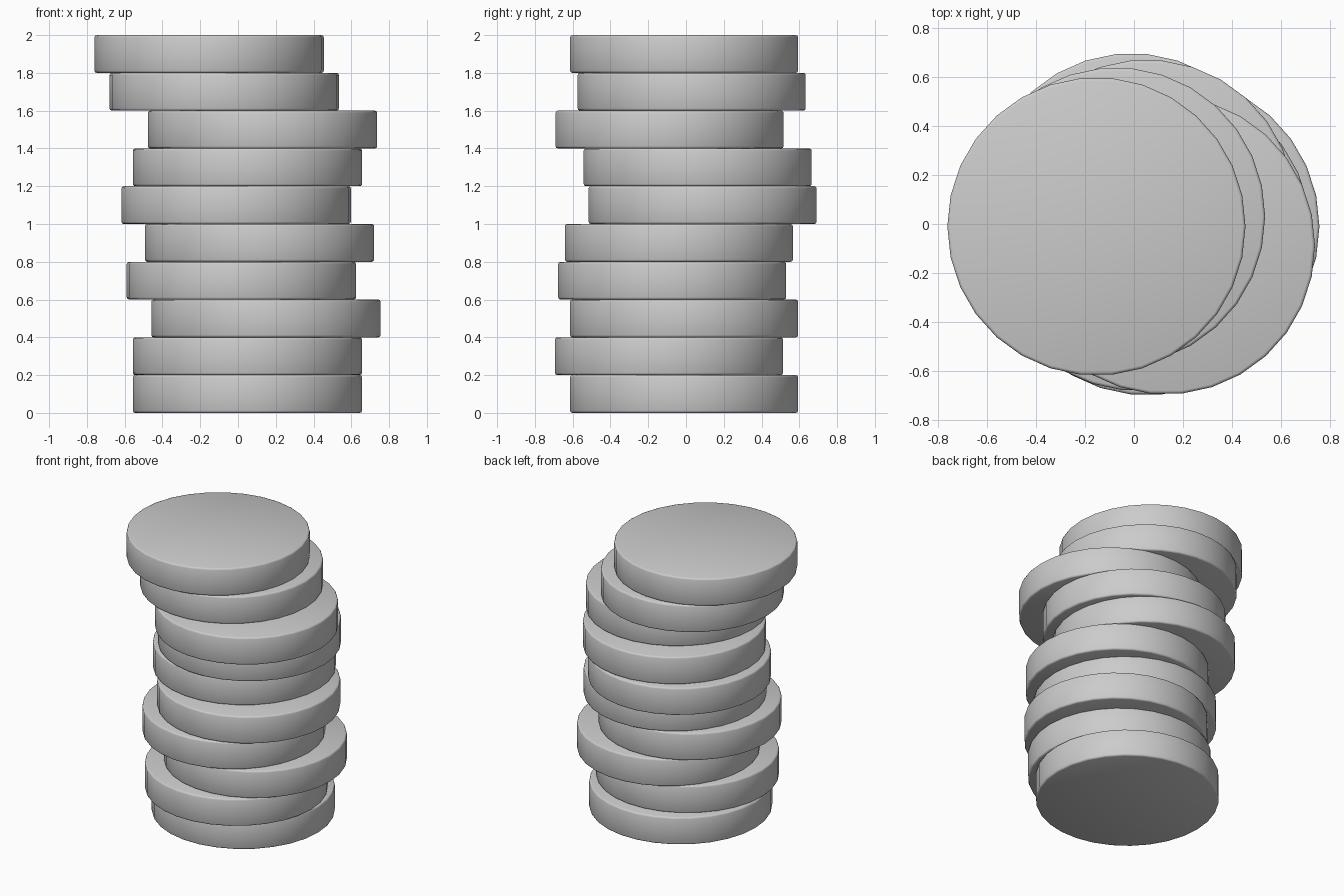
import bpy, bmesh
from math import cos, sin, radians, tau

if "Cube" in bpy.data.objects:
    bpy.data.objects.remove(bpy.data.objects["Cube"])

SIDES, RADIUS, HEIGHT = 30, 0.607, 0.2

# centre of each disc, bottom to top
CENTRES = [(0.05, -0.01), (0.05, -0.09), (0.148, -0.01), (0.018, -0.073),
           (0.114, -0.038), (-0.01, 0.088), (0.05, 0.062), (0.13, -0.087),
           (-0.073, 0.03), (-0.153, -0.01)]


def disc(name, x, y, z):
    bm = bmesh.new()
    ring = [bm.verts.new((RADIUS * cos(tau * i / SIDES),
                          RADIUS * sin(tau * i / SIDES), 0)) for i in range(SIDES)]
    base = bm.faces.new(ring)
    grown = bmesh.ops.extrude_face_region(bm, geom=[base], use_keep_orig=True)
    top = [v for v in grown["geom"] if isinstance(v, bmesh.types.BMVert)]
    bmesh.ops.translate(bm, verts=top, vec=(0, 0, HEIGHT))
    bmesh.ops.recalc_face_normals(bm, faces=bm.faces)
    # small rounded rims
    rims = [e for e in bm.edges if e.verts[0].co.z == e.verts[1].co.z]
    bmesh.ops.bevel(bm, geom=rims, offset=0.012, segments=2, profile=0.5,
                    affect='EDGES')
    mesh = bpy.data.meshes.new(name)
    bm.to_mesh(mesh)
    bm.free()
    obj = bpy.data.objects.new(name, mesh)
    obj.location = (x, y, z)
    bpy.context.collection.objects.link(obj)
    bpy.ops.object.select_all(action='DESELECT')
    obj.select_set(True)
    bpy.context.view_layer.objects.active = obj
    bpy.ops.object.shade_smooth_by_angle(angle=radians(50))


# stack of loosely piled discs
for i, (x, y) in enumerate(CENTRES):
    disc(f"stacked_disc_{i + 1}", x, y, i * HEIGHT)
